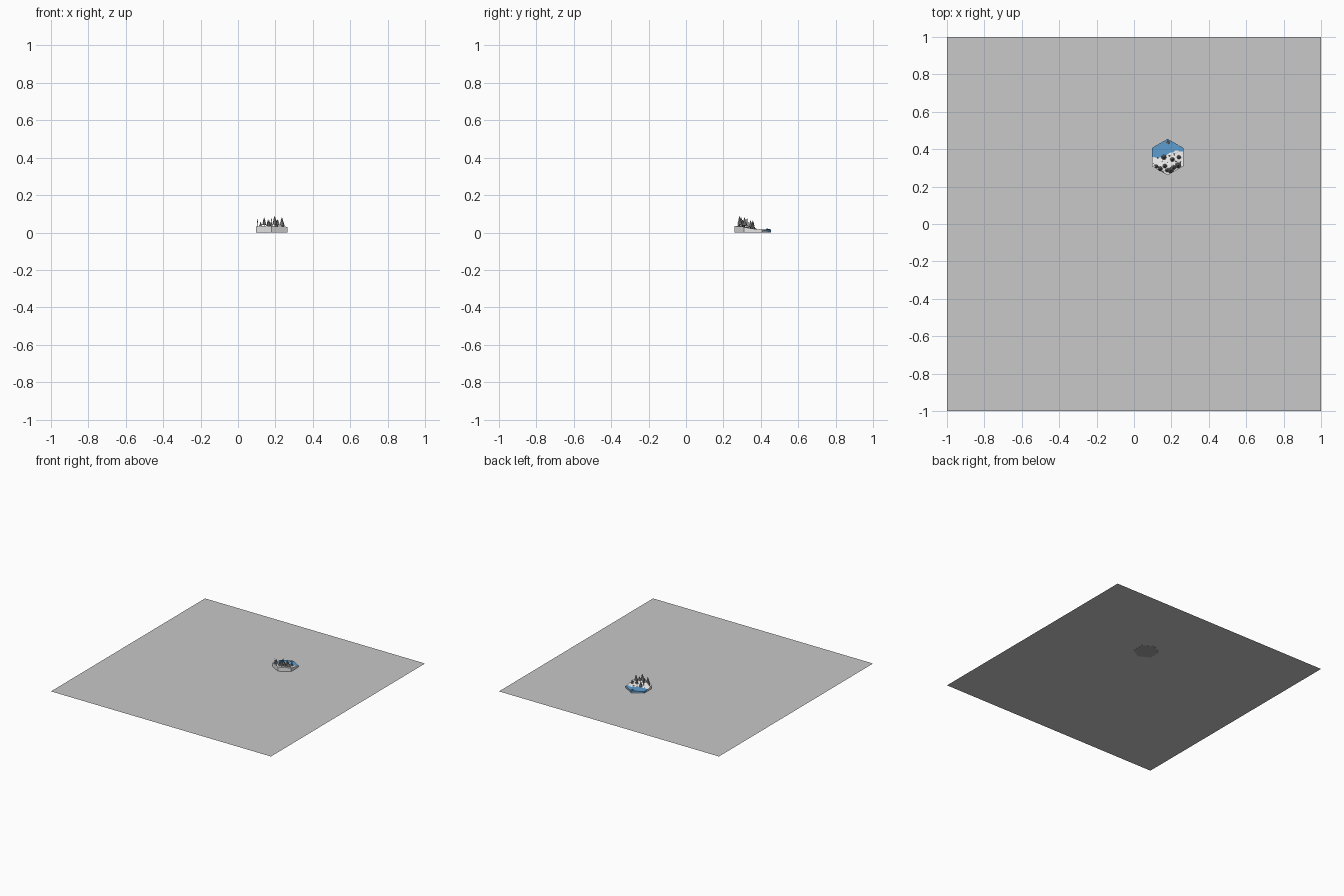
import bpy, bmesh, math, random
from mathutils import Vector, noise

if "Cube" in bpy.data.objects:
    bpy.data.objects.remove(bpy.data.objects["Cube"])

random.seed(4)
CX, CY, R = 0.18, 0.358, 0.0975


def mat(name, r, g, b):
    m = bpy.data.materials.new(name)
    m.diffuse_color = (r, g, b, 1)
    m.use_nodes = True
    m.node_tree.nodes["Principled BSDF"].inputs["Base Color"].default_value = m.diffuse_color
    return m


GROUND = mat("ground grey", 0.58, 0.58, 0.58)
SNOW = mat("snow white", 0.8, 0.8, 0.8)
STONE = mat("stone grey", 0.36, 0.36, 0.36)
DARK = mat("dark grey", 0.07, 0.07, 0.07)
NEEDLE = mat("frosted needle grey", 0.24, 0.24, 0.24)
WATER = mat("water blue", 0.11, 0.34, 0.63)


def finish(name, bm, mats):
    me = bpy.data.meshes.new(name)
    bmesh.ops.recalc_face_normals(bm, faces=bm.faces)
    bm.to_mesh(me)
    bm.free()
    ob = bpy.data.objects.new(name, me)
    for m in mats:
        me.materials.append(m)
    bpy.context.collection.objects.link(ob)
    return ob


def cone(bm, x, y, z0, z1, r0, r1, seg, mi):
    before = set(bm.faces)
    g = bmesh.ops.create_cone(bm, cap_ends=True, segments=seg, radius1=r0, radius2=r1, depth=z1 - z0)
    bmesh.ops.translate(bm, verts=g["verts"], vec=(x, y, (z0 + z1) / 2))
    for f in set(bm.faces) - before:
        f.material_index = mi


def hexagon(r, z):
    return [(CX + r * math.sin(k * math.pi / 3), CY + r * math.cos(k * math.pi / 3), z) for k in range(6)]


def slab(name, r, z0, z1, m):
    bm = bmesh.new()
    f = bm.faces.new([bm.verts.new(p) for p in hexagon(r, z0)])
    g = bmesh.ops.extrude_face_region(bm, geom=[f])
    for v in g["geom"]:
        if isinstance(v, bmesh.types.BMVert):
            v.co.z = z1
    return finish(name, bm, [m])


# snowy bank height: slopes down from the front to a diagonal shoreline
def height(x, y):
    t = (x - CX) / R
    shore = 0.372 + 0.026 * t + 0.006 * math.sin(t * 5)
    z = 0.015 + (0.26 - 0.1 * t) * (shore - y)
    z += 0.002 * noise.noise(Vector((x * 60, y * 60, 0)))
    return max(0.004, min(0.034 - 0.003 * t, z))


# ground sheet
bm = bmesh.new()
bmesh.ops.create_grid(bm, x_segments=1, y_segments=1, size=1)
bmesh.ops.translate(bm, verts=bm.verts, vec=(0, 0, 0.0008))
finish("ground_sheet", bm, [GROUND])

# tile base and water
slab("tile_base", R, 0.0, 0.003, STONE)
slab("water", R * 0.997, 0.002, 0.015, WATER)

# snow bank: subdivided hexagon with walls down to the base
bm = bmesh.new()
c = bm.verts.new((CX, CY, 0))
ring = [bm.verts.new(p) for p in hexagon(R, 0)]
for i in range(6):
    bm.faces.new((c, ring[i], ring[(i + 1) % 6]))
bmesh.ops.subdivide_edges(bm, edges=bm.edges[:], cuts=11, use_grid_fill=True)
rim = [e for e in bm.edges if e.is_boundary]
g = bmesh.ops.extrude_edge_only(bm, edges=rim)
walls = {v for v in g["geom"] if isinstance(v, bmesh.types.BMVert)}
for v in bm.verts:
    v.co.z = 0.001 if v in walls else height(v.co.x, v.co.y)
finish("snow_bank", bm, [SNOW])

# conifers: trunk, dark and frosted tiers, pale tip
trees = [(0.14, 0.295, 0.080, 0.013), (0.16, 0.357, 0.065, 0.014), (0.196, 0.287, 0.088, 0.016),
         (0.212, 0.302, 0.070, 0.013), (0.235, 0.313, 0.080, 0.016), (0.24, 0.357, 0.060, 0.011),
         (0.165, 0.31, 0.070, 0.012), (0.177, 0.288, 0.060, 0.011), (0.205, 0.345, 0.066, 0.012),
         (0.121, 0.308, 0.056, 0.010)]
for i, (x, y, top, r) in enumerate(trees):
    bm = bmesh.new()
    z = height(x, y)
    h = top - z
    cone(bm, x, y, z - 0.003, z + h * 0.3, 0.0022, 0.0018, 6, 1)
    for a, b, s, mi in ((0.15, 0.52, 1, 0), (0.38, 0.76, 0.76, 0), (0.6, 1.0, 0.5, 0)):
        cone(bm, x, y, z + h * a, z + h * b, r * s, r * s * 0.1, 7, mi)
    finish("conifer_%d" % i, bm, [NEEDLE, DARK])

# bare trunks
for i, (x, y, top) in enumerate([(0.105, 0.325, 0.072), (0.178, 0.33, 0.075), (0.15, 0.335, 0.055)]):
    bm = bmesh.new()
    z = height(x, y)
    cone(bm, x, y, z - 0.003, top, 0.0017, 0.0007, 6, 0)
    for k in range(3):
        zz = z + (top - z) * (0.45 + 0.17 * k)
        cone(bm, x + 0.002 * (-1) ** k, y, zz, zz + 0.007, 0.0007, 0.0003, 4, 0)
    finish("bare_trunk_%d" % i, bm, [DARK])

# rocks along the shore and far point
rocks = [(0.175, 0.437, 0.008), (0.187, 0.434, 0.007), (0.181, 0.443, 0.006), (0.215, 0.372, 0.006),
         (0.128, 0.355, 0.005), (0.225, 0.335, 0.006), (0.19, 0.365, 0.005), (0.155, 0.28, 0.006),
         (0.247, 0.33, 0.006), (0.11, 0.315, 0.005)]
for i, (x, y, r) in enumerate(rocks):
    bm = bmesh.new()
    bmesh.ops.create_icosphere(bm, subdivisions=1, radius=r)
    for v in bm.verts:
        v.co *= random.uniform(0.8, 1.1)
        v.co.z *= 0.7
    bmesh.ops.translate(bm, verts=bm.verts, vec=(x, y, max(0.015, height(x, y)) + r * 0.15))
    finish("rock_%d" % i, bm, [STONE if i % 2 else NEEDLE])
